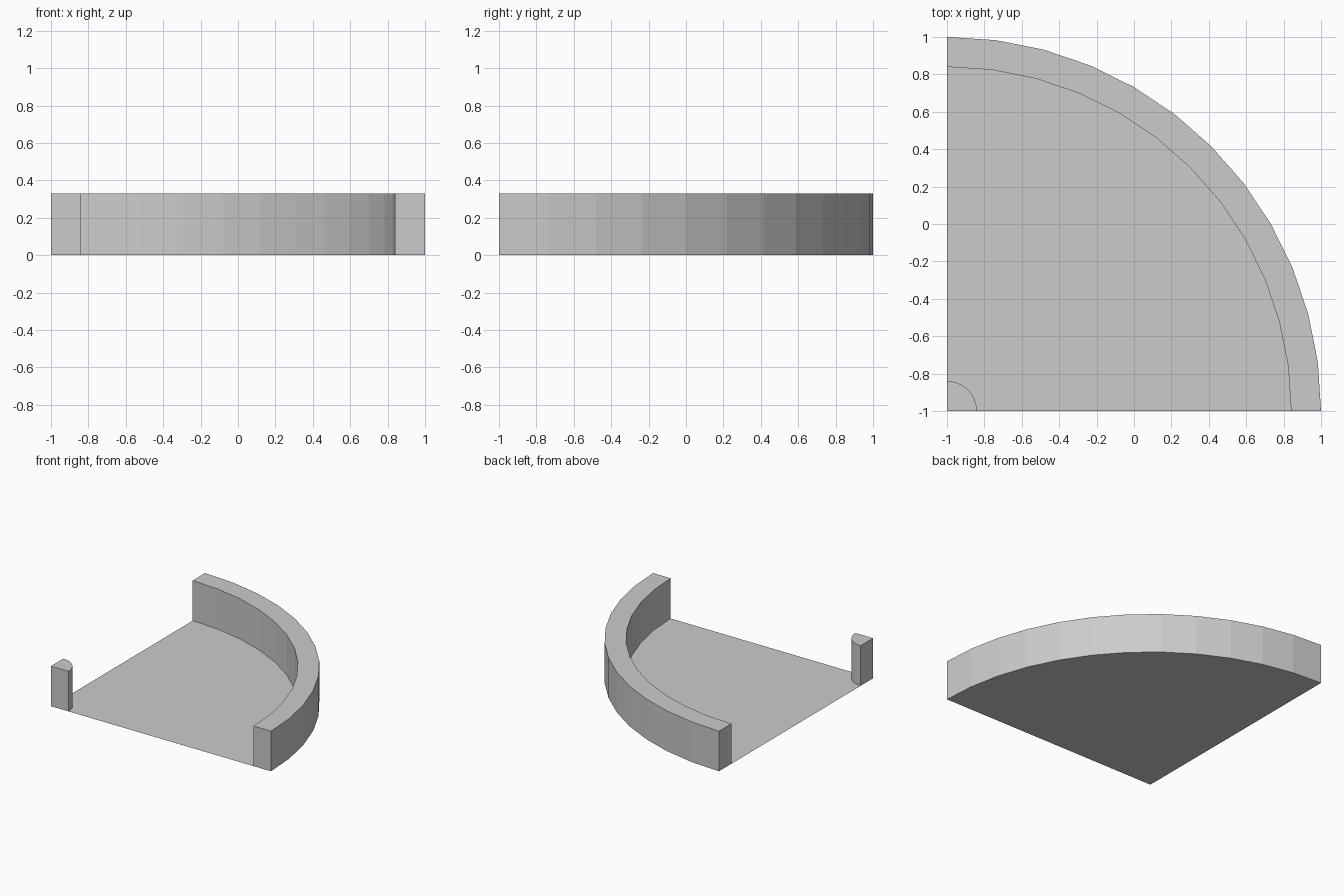
import bpy, bmesh, math

if "Cube" in bpy.data.objects:
    bpy.data.objects.remove(bpy.data.objects["Cube"])

CORNER = -1.0    # centre of all arcs, in x and y
HEIGHT = 0.33
STEPS = 12       # flat facets per quarter circle


def arc(radius):
    """Points of a quarter circle around the corner, from +x to +y."""
    return [(CORNER + radius * math.cos(i * math.pi / 2 / STEPS),
             CORNER + radius * math.sin(i * math.pi / 2 / STEPS))
            for i in range(STEPS + 1)]


def slab(name, outline, height):
    """Flat outline at z = 0, raised to a height when one is given."""
    bm = bmesh.new()
    face = bm.faces.new([bm.verts.new((x, y, 0)) for x, y in outline])
    if height:
        # keep the underside open: the floor sheet closes it
        top = bmesh.ops.extrude_face_region(bm, geom=[face])["geom"]
        bmesh.ops.translate(bm, vec=(0, 0, height),
                            verts=[v for v in top if isinstance(v, bmesh.types.BMVert)])
        low = [f for f in bm.faces if all(abs(v.co.z) < 1e-6 for v in f.verts)]
        if low:
            bmesh.ops.delete(bm, geom=low, context='FACES_ONLY')
        bmesh.ops.recalc_face_normals(bm, faces=bm.faces)
        if max(bm.faces, key=lambda f: f.calc_center_median().z).normal.z < 0:
            bmesh.ops.reverse_faces(bm, faces=bm.faces)
    mesh = bpy.data.meshes.new(name)
    bm.to_mesh(mesh)
    bm.free()
    obj = bpy.data.objects.new(name, mesh)
    bpy.context.collection.objects.link(obj)
    return obj


# thin quarter-round floor
slab("floor", [(CORNER, CORNER)] + arc(2.0), 0)
# curved outer wall
slab("outer_wall", arc(2.0) + arc(1.84)[::-1], HEIGHT)
# quarter-round post at the inside corner
slab("corner_post", [(CORNER, CORNER)] + arc(0.16), HEIGHT)
